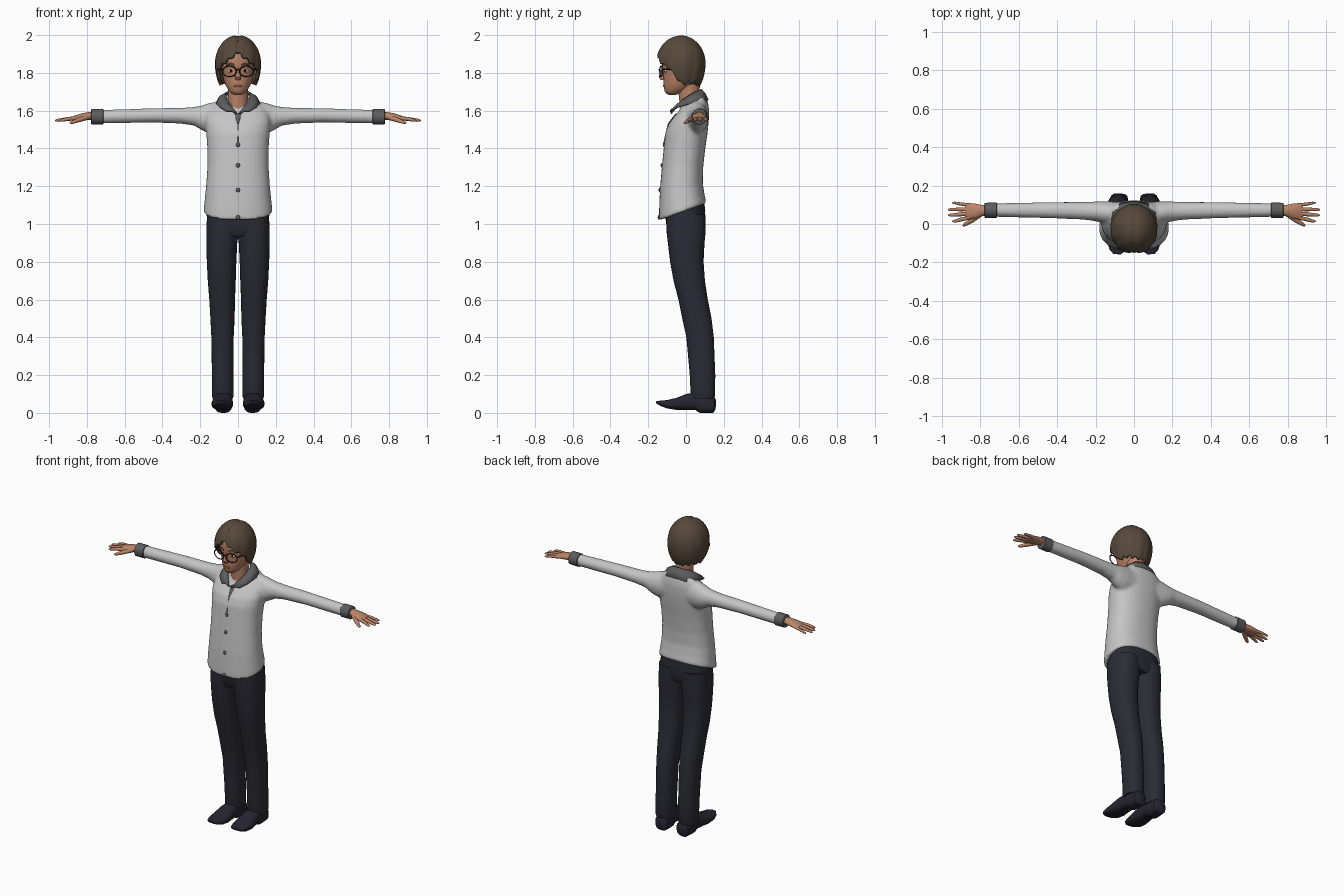
import bpy, bmesh, math
from mathutils import Vector

if "Cube" in bpy.data.objects:
    bpy.data.objects.remove(bpy.data.objects["Cube"])


def material(name, rgb):
    m = bpy.data.materials.new(name)
    m.diffuse_color = (*rgb, 1)
    m.use_nodes = True
    m.node_tree.nodes["Principled BSDF"].inputs["Base Color"].default_value = m.diffuse_color
    return m


SKIN = material("skin", (0.50, 0.235, 0.14))
HAIR = material("brown hair", (0.095, 0.066, 0.043))
SHIRT = material("light grey shirt", (0.56, 0.56, 0.56))
TRIM = material("dark grey trim", (0.11, 0.11, 0.115))
TROUSER = material("navy trousers", (0.024, 0.024, 0.036))
SHOE = material("dark shoes", (0.02, 0.019, 0.031))
BLACK = material("black", (0.008, 0.008, 0.008))
WHITE = material("eye white", (0.75, 0.75, 0.75))
LIP = material("lips", (0.36, 0.13, 0.09))


def sup(a, p):
    c, s = math.cos(a), math.sin(a)
    return (math.copysign(abs(c) ** (2 / p), c), math.copysign(abs(s) ** (2 / p), s))


def ring(z, yf, yb, x0, x1, tilt=0, p=2.3, n=40):
    """Horizontal ring between front/back and left/right limits, tilted along y."""
    pts = []
    for i in range(n):
        c, s = sup(math.tau * i / n, p)
        dy = (yb - yf) / 2 * s
        pts.append(Vector(((x0 + x1) / 2 + (x1 - x0) / 2 * c, (yf + yb) / 2 + dy, z + tilt * dy)))
    return pts


def loft(bm, rings):
    rows = [[bm.verts.new(p) for p in r] for r in rings]
    n = len(rows[0])
    for a, b in zip(rows, rows[1:]):
        for i in range(n):
            bm.faces.new((a[i], a[(i + 1) % n], b[(i + 1) % n], b[i]))
    bm.faces.new(rows[0])
    bm.faces.new(rows[-1])


def tube(bm, rows, side=1, p=2, n=20):
    """rows: (x, y, z, half width, half height), mirrored in x by side."""
    pts = [Vector((r[0] * side, r[1], r[2])) for r in rows]
    d = (pts[-1] - pts[0]).normalized()
    u = d.cross(Vector((0, 0, 1)) if abs(d.z) < 0.9 else Vector((0, 1, 0))).normalized()
    v = u.cross(d)
    rings = []
    for q, r in zip(pts, rows):
        sc = [sup(math.tau * i / n, p) for i in range(n)]
        rings.append([q + u * c * r[3] + v * s * r[4] for c, s in sc])
    loft(bm, rings)


def make(name, bm, mat):
    bmesh.ops.recalc_face_normals(bm, faces=bm.faces)
    me = bpy.data.meshes.new(name)
    bm.to_mesh(me)
    bm.free()
    ob = bpy.data.objects.new(name, me)
    me.materials.append(mat)
    bpy.context.collection.objects.link(ob)
    return ob


def ball(name, loc, size, mat):
    bm = bmesh.new()
    bmesh.ops.create_uvsphere(bm, u_segments=20, v_segments=12, radius=1)
    bmesh.ops.scale(bm, vec=size, verts=bm.verts)
    bmesh.ops.translate(bm, vec=loc, verts=bm.verts)
    return make(name, bm, mat)


def interp(keys, t):
    for (a, va), (b, vb) in zip(keys, keys[1:]):
        if t <= b:
            return va + (vb - va) * max(0, (t - a) / (b - a))
    return keys[-1][1]


# shirt: torso and sleeves fused into one smooth skin
TORSO = [(1.065, -.143, .108, .183, .37), (1.12, -.142, .098, .177, .3), (1.2, -.138, .089, .169, .15),
         (1.3, -.128, .091, .162, 0), (1.4, -.118, .102, .162, 0), (1.48, -.110, .114, .168, 0),
         (1.54, -.092, .121, .172, .1), (1.59, -.06, .122, .165, .2), (1.625, -.038, .115, .14, .35),
         (1.65, -.03, .1, .105, .5), (1.668, -.022, .085, .068, .5)]
bm = bmesh.new()
loft(bm, [ring(z, f, b, -w, w, t) for z, f, b, w, t in TORSO])
for s in (1, -1):
    tube(bm, [(.08, .055, 1.565, .06, .085), (.15, .06, 1.56, .058, .082), (.19, .065, 1.562, .053, .066),
              (.23, .067, 1.57, .048, .050), (.3, .07, 1.573, .045, .042), (.45, .072, 1.575, .042, .038),
              (.6, .072, 1.571, .038, .037), (.74, .072, 1.568, .035, .036)], s, n=28)
shirt = make("shirt", bm, SHIRT)
rm = shirt.modifiers.new("fuse", 'REMESH')
rm.mode, rm.voxel_size, rm.use_smooth_shade = 'VOXEL', 0.009, True
sm = shirt.modifiers.new("soften", 'SMOOTH')
sm.factor, sm.iterations = 0.5, 7

# buttons and neck placket
front = sorted((z - t * (b - f) / 2, f) for z, f, b, w, t in TORSO)
for z in (1.035, 1.18, 1.31, 1.42):
    ball("button", (0, interp(front, z) - .001, z), (.011, .006, .012), TRIM)
bm = bmesh.new()
tube(bm, [(0, interp(front, z) - .001, z, w, .004) for z, w in ((1.585, .02), (1.56, .012), (1.53, .003), (1.43, .002))], n=8)
make("neck_placket", bm, TRIM)

# cuffs and hands
for s in (1, -1):
    bm = bmesh.new()
    tube(bm, [(.712, .072, 1.568, .036, .037), (.715, .072, 1.568, .040, .041),
              (.775, .071, 1.568, .039, .041), (.778, .071, 1.568, .034, .036)], s, n=24)
    make("cuff", bm, TRIM)
    bm = bmesh.new()
    tube(bm, [(.76, .071, 1.572, .026, .022), (.79, .07, 1.571, .029, .021), (.825, .067, 1.567, .039, .019),
              (.86, .066, 1.561, .043, .014), (.878, .066, 1.558, .037, .009)], s)
    for y0, x1, y1, r in ((.033, .945, .014, .010), (.055, .966, .046, .0105), (.077, .968, .075, .010), (.098, .945, .110, .0085)):
        tube(bm, [(.855, y0, 1.56, r, r), (.9, y0 + (y1 - y0) * .5, 1.556, r, r),
                  (x1 - .012, y1, 1.549, r * .75, r * .75), (x1, y1, 1.547, r * .3, r * .3)], s, n=12)
    tube(bm, [(.80, .05, 1.565, .014, .014), (.845, .018, 1.55, .013, .012),
              (.88, -.004, 1.537, .009, .008), (.89, -.01, 1.534, .003, .003)], s, n=12)
    make("hand", bm, SKIN)

# trousers: hips and two legs
bm = bmesh.new()
loft(bm, [ring(z, f, b, -w, w, .2) for z, f, b, w in
          ((.95, -.085, .088, .13), (.98, -.1, .1, .16), (1.05, -.108, .102, .166), (1.11, -.1, .095, .16))])
make("hips", bm, TROUSER)
for s in (1, -1):
    bm = bmesh.new()
    legs = [(.075, .03, .148, .027, .134), (.09, .025, .154, .024, .138), (.2, .020, .155, .024, .138),
            (.4, .002, .147, .023, .141), (.5, -.02, .135, .018, .146), (.6, -.04, .115, .016, .152),
            (.7, -.066, .1, .012, .16), (.8, -.084, .093, .009, .165), (.9, -.096, .098, .004, .168),
            (.95, -.102, .103, -.004, .168), (1.05, -.104, .102, -.004, .164)]
    loft(bm, [ring(z, f, b, s * i, s * o) for z, f, b, i, o in legs])
    make("trouser_leg", bm, TROUSER)
    # shoe with raised toe and low heel: y, bottom, top, centre x, half width
    bm = bmesh.new()
    shoe = [(.157, .02, .07, .075, .028), (.146, 0, .09, .076, .043), (.09, 0, .1, .078, .048),
            (.07, .001, .105, .079, .047), (.055, .014, .11, .079, .045), (0, .016, .1, .081, .052),
            (-.05, .016, .08, .083, .057), (-.1, .024, .068, .085, .054), (-.135, .037, .065, .086, .041), (-.157, .05, .062, .087, .02)]
    tube(bm, [(x, y, (a + b) / 2, w, (b - a) / 2) for y, a, b, x, w in shoe], s, p=2.7, n=28)
    make("shoe", bm, SHOE)

# neck and head
bm = bmesh.new()
tube(bm, [(0, .018, 1.60, .056, .05), (0, .016, 1.66, .052, .052), (0, .015, 1.75, .055, .06)], n=28)
make("neck", bm, SKIN)
bm = bmesh.new()
loft(bm, [ring(z, f, b, -w, w, t, 2.1) for z, f, b, w, t in
          ((1.684, -.092, -.055, .02, 0), (1.692, -.105, -.02, .036, .05), (1.71, -.113, .02, .051, .1),
           (1.735, -.119, .055, .066, .05), (1.765, -.118, .07, .077, 0), (1.80, -.119, .08, .084, 0),
           (1.84, -.127, .086, .089, 0), (1.88, -.129, .085, .092, 0), (1.92, -.12, .075, .085, 0), (1.96, -.08, .04, .055, 0))])
make("head", bm, SKIN)
bm = bmesh.new()
tube(bm, [(0, -.118, 1.83, .006, .006), (0, -.127, 1.80, .010, .012), (0, -.131, 1.777, .016, .014),
          (0, -.124, 1.762, .012, .01)], n=16)
make("nose", bm, SKIN)
ball("mouth", (0, -.117, 1.731), (.024, .005, .006), LIP)

# eyes, brows and glasses
for s in (1, -1):
    ball("eye", (s * .037, -.106, 1.812), (.017, .008, .010), WHITE)
    ball("iris", (s * .037, -.113, 1.812), (.007, .003, .008), BLACK)
    bm = bmesh.new()
    tube(bm, [(.018, -.126, 1.842, .004, .005), (.04, -.117, 1.849, .004, .005), (.062, -.1, 1.842, .003, .003)], s, n=8)
    make("eyebrow", bm, HAIR)
    bpy.ops.mesh.primitive_torus_add(major_segments=32, minor_segments=8, major_radius=.034, minor_radius=.0032,
                                     location=(s * .045, -.132, 1.808), rotation=(math.pi / 2, 0, s * .18))
    rim = bpy.context.object
    rim.name, rim.scale = "glasses_rim", (1.1, .82, 1)
    rim.data.materials.append(BLACK)
    bm = bmesh.new()
    tube(bm, [(.081, -.126, 1.818, .003, .004), (.093, -.09, 1.82, .003, .004), (.096, 0, 1.82, .003, .004)], s, n=8)
    make("glasses_arm", bm, BLACK)
bm = bmesh.new()
tube(bm, [(-.011, -.139, 1.815, .003, .003), (0, -.142, 1.818, .003, .003), (.011, -.139, 1.815, .003, .003)], n=8)
make("glasses_bridge", bm, BLACK)

# hair: cap swept from the crown to a hairline that depends on direction, parted in the centre
HAIRLINE = [(0, 1.915), (.3, 1.885), (.7, 1.85), (1.1, 1.82), (1.35, 1.775), (1.6, 1.738), (2.2, 1.745), (3.15, 1.728)]
N, M = 120, 26
bm = bmesh.new()
crown = bm.verts.new((0, -.025, 1.994))
grid = []
for i in range(N):
    a = math.tau * i / N
    fa = min(a, math.tau - a)
    drop = interp(HAIRLINE, fa) + .007 * math.sin(fa * 17) - 1.85
    end = math.acos(drop / (.15 if drop > 0 else .19))
    col = []
    for j in range(1, M + 1):
        t = j / M
        phi = end * t
        r = math.sin(phi) * (1 + t * (.035 * abs(math.sin(fa * 5.5 + t * 1.5)) - .02))
        x, y = .122 * r * math.sin(a), -.025 - (.135 if fa < 1.57 else .128) * r * math.cos(a)
        z = 1.85 + (.15 if phi < math.pi / 2 else .19) * math.cos(phi)
        part = math.exp(-(x / .012) ** 2) * (1 if y < .06 else .4)
        col.append(bm.verts.new((x, y + .006 * part * (y < -.1), z - .007 * part * (phi < 1.2))))
    grid.append(col)
for i in range(N):
    a, b = grid[i], grid[(i + 1) % N]
    bm.faces.new((crown, a[0], b[0]))
    for j in range(M - 1):
        bm.faces.new((a[j], a[j + 1], b[j + 1], b[j]))
hair = make("hair", bm, HAIR)
so = hair.modifiers.new("thickness", 'SOLIDIFY')
so.thickness, so.offset = .018, -1

# shirt collar: folded strip from the nape to two pointed wings
bm = bmesh.new()
TOP = [(0, .078, 1.712), (.04, .07, 1.706), (.063, .035, 1.69), (.06, -.01, 1.66), (.04, -.045, 1.628), (.006, -.08, 1.585)]
LOW = [(0, .116, 1.655), (.07, .106, 1.648), (.112, .062, 1.642), (.112, .0, 1.632), (.098, -.048, 1.618), (.06, -.082, 1.595)]
for s in (1, -1):
    rows = []
    for t, l in zip(TOP, LOW):
        t, l = Vector(t), Vector(l)
        mid = (t + l) / 2 + Vector((t.x * .12, 0, .008))
        rows.append([bm.verts.new((p.x * s, p.y, p.z)) for p in (t, mid, l)])
    for a, b in zip(rows, rows[1:]):
        for k in (0, 1):
            bm.faces.new((a[k], b[k], b[k + 1], a[k + 1]))
bmesh.ops.remove_doubles(bm, verts=bm.verts, dist=.0005)
collar = make("collar", bm, TRIM)
so = collar.modifiers.new("thickness", 'SOLIDIFY')
so.thickness, so.offset = .01, 0

# smooth shading with crisp edges
for ob in bpy.context.scene.objects:
    ob.select_set(True)
bpy.context.view_layer.objects.active = shirt
bpy.ops.object.shade_smooth_by_angle(angle=math.radians(45))
